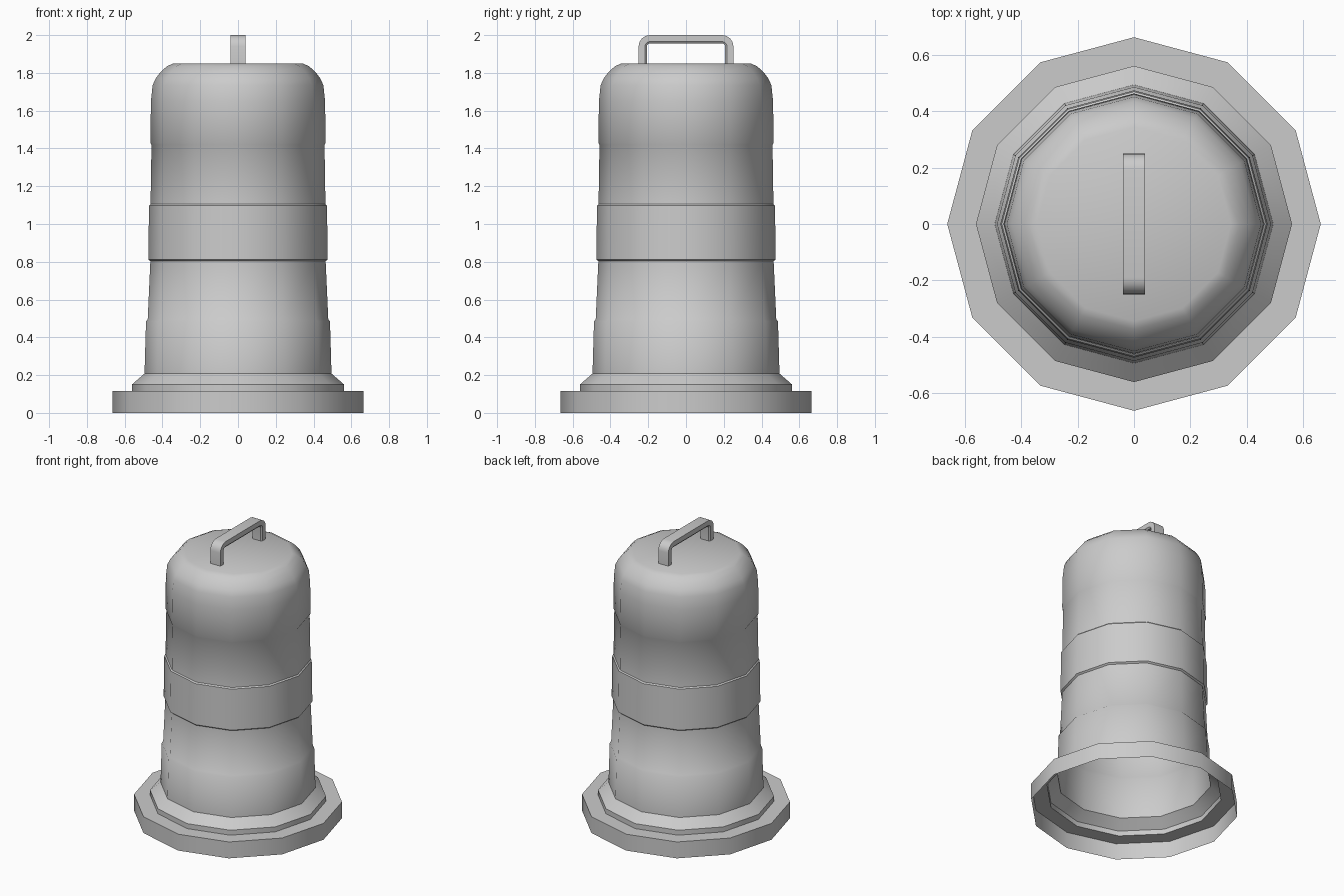
import bpy, bmesh, math

if "Cube" in bpy.data.objects:
    bpy.data.objects.remove(bpy.data.objects["Cube"])

SIDES = 12


def finish(name, bm, angle):
    bmesh.ops.recalc_face_normals(bm, faces=bm.faces)
    mesh = bpy.data.meshes.new(name)
    bm.to_mesh(mesh)
    bm.free()
    ob = bpy.data.objects.new(name, mesh)
    bpy.context.collection.objects.link(ob)
    bpy.ops.object.select_all(action='DESELECT')
    ob.select_set(True)
    bpy.context.view_layer.objects.active = ob
    bpy.ops.object.shade_smooth_by_angle(angle=math.radians(angle))
    return ob


def bridge(bm, rings, closed=True):
    for a, b in zip(rings, rings[1:]):
        n = len(a)
        for i in range(n):
            j = (i + 1) % n
            bm.faces.new((a[i], a[j], b[j], b[i]))


# Hollow shell, open underneath: (radius, height) from foot to crown
profile = [
    (0.664, 0.0), (0.664, 0.115), (0.562, 0.115), (0.562, 0.15),   # weighted foot
    (0.495, 0.208), (0.487, 0.485), (0.478, 0.495),                # lowest band
    (0.464, 0.803), (0.475, 0.812),                                # second band
    (0.471, 1.098), (0.463, 1.106),                                # raised middle band
    (0.458, 1.42), (0.464, 1.43),                                  # fourth band
    (0.461, 1.65), (0.452, 1.735), (0.435, 1.772),                 # rounded crown
    (0.408, 1.807), (0.375, 1.836), (0.345, 1.849),
]
bm = bmesh.new()
rings = []
for r, z in profile:
    rings.append([bm.verts.new((r * math.cos(2 * math.pi * i / SIDES),
                                r * math.sin(2 * math.pi * i / SIDES), z))
                  for i in range(SIDES)])
bridge(bm, rings)
bm.faces.new(rings[-1])
finish("barrel_shell", bm, 40)

# Carry handle: chamfered section swept along a rounded arch in the YZ plane
section = [(-0.039, 0), (0.039, 0), (0.039, 0.034), (0.031, 0.044),
           (-0.031, 0.044), (-0.039, 0.034)]          # (x, inward offset)
half, top, rad, steps = 0.251, 2.0, 0.06, 4
stations = [(half - rad, 1.845, 0.0)]
stations += [(half - rad, top - rad, math.pi / 2 * k / steps) for k in range(steps + 1)]
stations += [(-y, z, math.pi - a) for y, z, a in reversed(stations)]
bm = bmesh.new()
rings = [[bm.verts.new((x, y + (rad - d) * math.cos(a), z + (rad - d) * math.sin(a)))
          for x, d in section] for y, z, a in stations]
bridge(bm, rings)
bm.faces.new(rings[0])
bm.faces.new(rings[-1])
finish("carry_handle", bm, 30)
